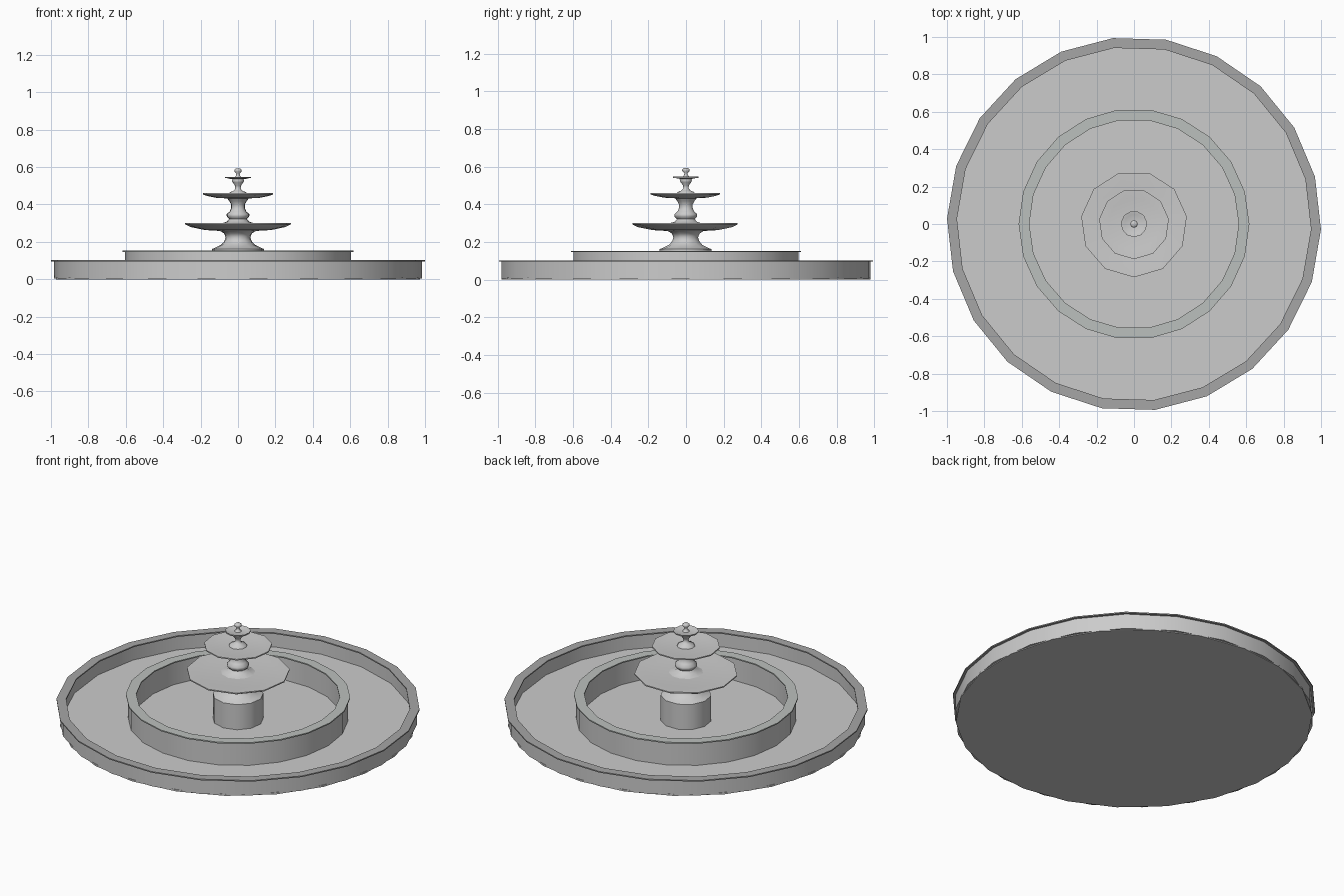
import bpy, bmesh
from math import cos, sin, radians, tau

if "Cube" in bpy.data.objects:
    bpy.data.objects.remove(bpy.data.objects["Cube"])


def revolve(name, profile, sides, phase, ring=False, angle=30, color=None):
    """Spin (radius, z) points about z; ring joins the last point to the first."""
    bm = bmesh.new()
    rows = []
    for r, z in profile:
        if r == 0:
            rows.append([bm.verts.new((0, 0, z))] * sides)
        else:
            rows.append([bm.verts.new((r * cos(radians(phase) + tau * i / sides),
                                       r * sin(radians(phase) + tau * i / sides), z))
                         for i in range(sides)])
    pairs = list(zip(rows, rows[1:]))
    if ring:
        pairs.append((rows[-1], rows[0]))
    for a, b in pairs:
        for i in range(sides):
            j = (i + 1) % sides
            bm.faces.new(dict.fromkeys((a[i], a[j], b[j], b[i])))
    bmesh.ops.recalc_face_normals(bm, faces=bm.faces)
    mesh = bpy.data.meshes.new(name)
    bm.to_mesh(mesh)
    bm.free()
    obj = bpy.data.objects.new(name, mesh)
    bpy.context.collection.objects.link(obj)
    if color:
        mat = bpy.data.materials.new(name + "_stone")
        mat.diffuse_color = (*color, 1)
        mat.use_nodes = True
        mat.node_tree.nodes["Principled BSDF"].inputs["Base Color"].default_value = mat.diffuse_color
        mesh.materials.append(mat)
    bpy.ops.object.select_all(action='DESELECT')
    obj.select_set(True)
    bpy.context.view_layer.objects.active = obj
    bpy.ops.object.shade_smooth_by_angle(angle=radians(angle))
    return obj


def box_ring(name, r_in, r_out, z0, z1, phase, color=None):
    pts = [(r_in, z0), (r_out, z0), (r_out, z1), (r_in, z1)]
    return revolve(name, pts, 22, phase, ring=True, color=color)


# Basin floor slab
revolve("basin_floor", [(0, 0), (0.98, 0), (0.98, 0.01), (0, 0.01)], 22, 6.5)

# Outer pool wall and its dark coping
box_ring("outer_wall", 0.96, 0.985, 0.005, 0.096, -1.7)
box_ring("outer_coping", 0.947, 1.0, 0.095, 0.102, -1.7, (0.38, 0.38, 0.38))

# Inner pool wall and its coping
box_ring("inner_wall", 0.57, 0.605, 0.005, 0.147, 0)
box_ring("inner_coping", 0.56, 0.617, 0.146, 0.153, 0, (0.50, 0.53, 0.51))

# Pedestal block, waisted foot and tiers, all eleven sided
SIDES, PHASE = 11, -90
revolve("pedestal", [(0, 0.005), (0.14, 0.005), (0.14, 0.162), (0.125, 0.168),
                     (0.09, 0.185), (0.073, 0.205), (0.067, 0.225),
                     (0.075, 0.245), (0.10, 0.26), (0, 0.265)], SIDES, PHASE, angle=45)


def bowl(name, r, z_rim, depth, r_stem):
    """Shallow saucer with a thin rim and an almost flat top."""
    pts = [(0, z_rim - depth), (r_stem, z_rim - depth), (r * 0.62, z_rim - depth * 0.88),
           (r * 0.9, z_rim - depth * 0.5), (r, z_rim - 0.007), (r, z_rim),
           (r * 0.96, z_rim), (r * 0.75, z_rim - 0.007), (0, z_rim - 0.004)]
    revolve(name, pts, SIDES, PHASE, angle=40)


bowl("lower_bowl", 0.285, 0.30, 0.042, 0.09)
bowl("middle_bowl", 0.188, 0.46, 0.028, 0.055)
bowl("top_bowl", 0.07, 0.548, 0.013, 0.025)

# Turned stems between the bowls
revolve("middle_stem", [(0, 0.293), (0.095, 0.297), (0.06, 0.308), (0.048, 0.322),
                        (0.06, 0.334), (0.062, 0.348), (0.045, 0.362), (0.037, 0.38),
                        (0.037, 0.40), (0.047, 0.418), (0.06, 0.434), (0, 0.436)],
        SIDES, PHASE, angle=60)
revolve("upper_stem", [(0, 0.452), (0.05, 0.456), (0.045, 0.465), (0.025, 0.473),
                       (0.014, 0.485), (0.016, 0.50), (0.028, 0.517),
                       (0.034, 0.53), (0.028, 0.538), (0, 0.54)],
        SIDES, PHASE, angle=60)

# Small finial on top
revolve("finial", [(0, 0.542), (0.02, 0.544), (0.01, 0.555), (0.009, 0.565),
                   (0.02, 0.577), (0.02, 0.585), (0.012, 0.592), (0, 0.592)],
        SIDES, PHASE, angle=60)
